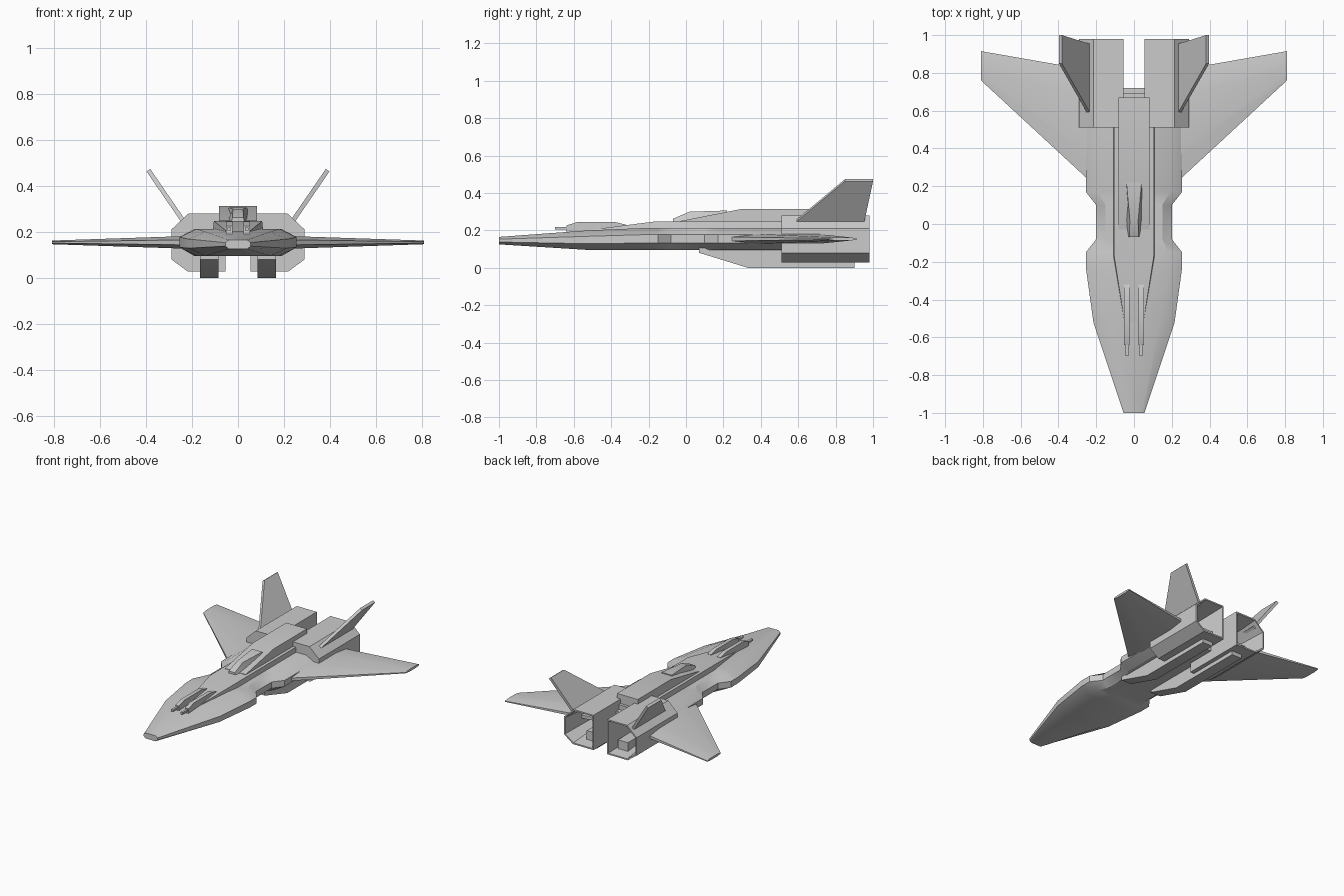
import bpy, bmesh
from mathutils import Vector

cube = bpy.data.objects.get("Cube")
if cube:
    bpy.data.objects.remove(cube, do_unlink=True)

grey = bpy.data.materials.new("hull_grey")
grey.use_nodes = True
COLOUR = (0.6, 0.6, 0.6, 1)
grey.diffuse_color = COLOUR
grey.node_tree.nodes["Principled BSDF"].inputs["Base Color"].default_value = COLOUR


def loft(name, rings, mirror=False):
    """Skin a closed solid through rings of equal point count."""
    bm = bmesh.new()
    loops = [[bm.verts.new(p) for p in ring] for ring in rings]
    n = len(loops[0])
    for a, b in zip(loops, loops[1:]):
        for i in range(n):
            j = (i + 1) % n
            bm.faces.new((a[i], a[j], b[j], b[i]))
    bm.faces.new(loops[0])
    bm.faces.new(loops[-1])
    bmesh.ops.recalc_face_normals(bm, faces=bm.faces)
    mesh = bpy.data.meshes.new(name)
    bm.to_mesh(mesh)
    bm.free()
    mesh.materials.append(grey)
    obj = bpy.data.objects.new(name, mesh)
    bpy.context.collection.objects.link(obj)
    if mirror:
        obj.modifiers.new("mirror", "MIRROR")
    bpy.ops.object.select_all(action="DESELECT")
    obj.select_set(True)
    bpy.context.view_layer.objects.active = obj
    bpy.ops.object.shade_smooth_by_angle(angle=0.5)
    return obj


def rect(y, x0, x1, z0, z1):
    return [(x0, y, z0), (x1, y, z0), (x1, y, z1), (x0, y, z1)]


def trapezoid(y, base, top, z0, z1):
    return [(-base, y, z0), (base, y, z0), (top, y, z1), (-top, y, z1)]


def hull_ring(y, wide, flat, z0, z1):
    """Flattened octagon: full width at the waist, narrower top and bottom."""
    low, high = z0 + (z1 - z0) * 0.32, z0 + (z1 - z0) * 0.7
    right = [(flat, y, z0), (wide, y, low), (wide, y, high), (flat, y, z1)]
    return right + [(-x, y, z) for x, y, z in reversed(right)]


# Fuselage with pinched waist
stations = [(-1, .055, .04, .125, .165), (-.52, .215, .14, .095, .2),
            (-.23, .255, .18, .095, .212), (-.15, .255, .18, .095, .212),
            (-.08, .2, .15, .095, .212), (.1, .2, .15, .095, .212),
            (.17, .255, .19, .095, .212), (.72, .255, .19, .095, .212)]
loft("fuselage", [hull_ring(*s) for s in stations])

# Raised spine along the back
loft("spine", [trapezoid(-.52, .055, .05, .15, .202), trapezoid(-.17, .115, .105, .15, .247),
               trapezoid(.69, .115, .105, .15, .247)])

# Dorsal fairing with sloped front, and the wedge on top of it
loft("dorsal_fairing", [rect(-.03, -.083, .083, .22, .25), rect(.29, -.083, .083, .22, .313),
                        rect(.67, -.083, .083, .22, .313)])
loft("dorsal_wedge", [trapezoid(-.07, .028, .024, .245, .262), trapezoid(.02, .045, .022, .245, .3),
                      trapezoid(.22, .045, .04, .245, .306)])

# Nose guns and their barrels
loft("nose_gun", [rect(-.64, .024, .052, .19, .226), rect(-.58, .024, .052, .19, .245),
                  rect(-.38, .024, .052, .19, .245), rect(-.32, .024, .052, .19, .23)], True)
loft("nose_gun_barrel", [rect(-.7, .03, .046, .205, .219), rect(-.6, .03, .046, .205, .219)], True)

# Engines: chamfered on the outer side, hollow at the back
profile = [(.055, .028), (.22, .028), (.29, .08), (.29, .21), (.215, .28), (.055, .28)]
centre = Vector((.17, .154))


def engine_ring(y, scale):
    pts = [centre + (Vector(p) - centre) * scale for p in profile]
    return [(p.x, y, p.y) for p in pts]


loft("engine", [engine_ring(.51, 1), engine_ring(.98, 1), engine_ring(.98, .92),
                engine_ring(.72, .7)], True)

# Underslung ducts
loft("under_duct", [rect(.07, .085, .165, .08, .11), rect(.33, .085, .165, 0, .11),
                    rect(.9, .085, .165, 0, .11)], True)


# Wings: thin lens sections from root to tip
def wing_ring(x, front, back, half, edge):
    mid = [front + (back - front) * t for t in (.25, .8)]
    z = .154
    return [(x, front, z - edge), (x, mid[0], z - half), (x, mid[1], z - half), (x, back, z - edge),
            (x, back, z + edge), (x, mid[1], z + half), (x, mid[0], z + half), (x, front, z + edge)]


loft("wing", [wing_ring(.15, .15, .8, .03, .012), wing_ring(.81, .76, .915, .008, .003)], True)

# Canted tail fins
outline = [Vector(p) for p in ((.23, .57, .235), (.39, .85, .468), (.39, 1, .468), (.23, .95, .235))]
thick = Vector((.008, 0, -.0055))
loft("tail_fin", [[p - thick for p in outline], [p + thick for p in outline]], True)
